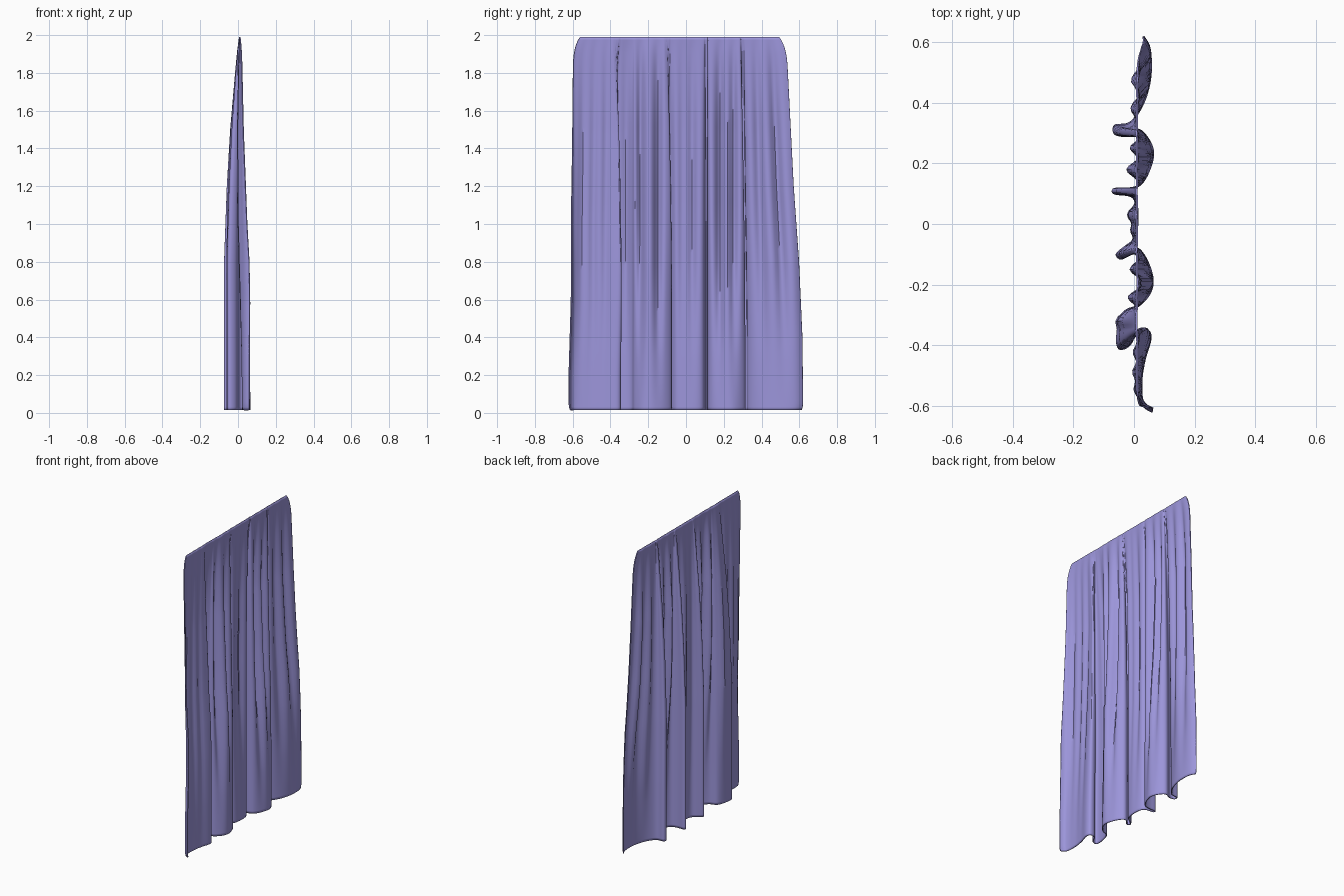
import bpy, math

if "Cube" in bpy.data.objects:
    bpy.data.objects.remove(bpy.data.objects["Cube"])

# Hem path as (y, x): big folds that tuck behind one another
HEM = [(-.62, .062), (-.595, .03), (-.52, .025), (-.45, .035), (-.38, .055), (-.35, .045),
       (-.355, .01), (-.40, -.015), (-.41, -.05), (-.36, -.052), (-.29, -.03), (-.27, .015),
       (-.23, .052), (-.18, .062), (-.12, .043), (-.08, .012), (-.087, -.02), (-.115, -.04),
       (-.10, -.058), (-.075, -.03), (-.05, 0), (0, .012), (.06, .01), (.092, -.01),
       (.10, -.065), (.116, -.065), (.117, -.02), (.13, .022), (.18, .052), (.24, .064),
       (.29, .04), (.312, .01), (.295, -.03), (.30, -.063), (.325, -.063), (.33, -.02),
       (.36, .01), (.42, .04), (.50, .056), (.58, .052), (.62, .03)]
# Small upper pleats: (y, depth, width)
PLEATS = [(.52, .045, .03), (.41, .035, .03), (.25, .05, .025), (.18, .06, .025), (.03, .035, .025),
          (-.02, .02, .02), (-.15, .05, .022), (-.24, .05, .022), (-.32, .02, .02),
          (-.50, .025, .025), (-.43, .03, .025), (-.56, .02, .02)]
Y0, SUB, ROWS, TOP = .01, 6, 90, 1.997


def table(z, pts):
    """Smooth lookup in (height, value) pairs."""
    for (a, va), (b, vb) in zip(pts, pts[1:]):
        if z <= b:
            return va + (vb - va) * max(0, (z - a) / (b - a))
    return pts[-1][1]


def spline(v):
    out = []
    for i in range(len(v) - 1):
        a, b, c, d = v[max(i - 1, 0)], v[i], v[i + 1], v[min(i + 2, len(v) - 1)]
        for k in range(SUB):
            t = k / SUB
            out.append(.5 * (2*b + (c - a)*t + (2*a - 5*b + 4*c - d)*t*t + (3*b - a - 3*c + d)*t**3))
    return out + [v[-1]]


hem_y = spline([p[0] for p in HEM])
hem_x = spline([p[1] for p in HEM])
flat_y = sorted(hem_y)          # unfolded order at the straight top edge
N = len(hem_y)
BACK = [(0, 1), (.8, 1), (1.2, .82), (1.5, .6), (1.8, .28), (1.92, .14), (2, 0)]
FRONT = [(0, 1), (.3, 1), (.6, 1.04), (.8, .98), (1, .75), (1.5, .36), (1.85, .2), (1.92, .15), (2, 0)]
PLEAT = [(0, 0), (.3, .2), (.8, .9), (1.1, 1), (1.5, .85), (1.8, .45), (1.93, .2), (2, 0)]
LEFT = [(0, 0), (.2, 0), (.6, .012), (1, .012), (1.4, .018), (1.88, .022), (2, .024)]
RIGHT = [(0, 0), (.4, .004), (.8, .022), (1.2, .05), (1.8, .08), (1.88, .084), (2, .092)]

verts, faces = [], []
for r in range(ROWS + 1):
    z = .008 + (TOP - .008) * r / ROWS
    fold, front, pleat = table(z, BACK), table(z, FRONT), table(z, PLEAT)
    # Rounded corners pull the side edges inward
    round_top = .05 * (1 - math.sqrt(max(0, 1 - max(0, (z - 1.84) / .16) ** 2)))
    round_low = .02 * (1 - math.sqrt(max(0, 1 - max(0, (.035 - z) / .03) ** 2)))
    for i in range(N):
        y = flat_y[i] + (hem_y[i] - flat_y[i]) * fold
        dx = hem_x[i] - Y0
        x = Y0 + dx * (fold if dx < 0 else front)
        x -= pleat * sum(d * math.exp(-((flat_y[i] - c) / w) ** 2) for c, d, w in PLEATS)
        w = min(1, max(0, (abs(flat_y[i]) - .25) / .37))
        side = table(z, LEFT if y < 0 else RIGHT)
        y -= math.copysign(w * side + w ** 3 * (round_top + round_low), y)
        verts.append((x, y, z))
for r in range(ROWS):
    for i in range(N - 1):
        a = r * N + i
        faces.append((a, a + 1, a + N + 1, a + N))

# Curtain cloth
mesh = bpy.data.meshes.new("curtain")
mesh.from_pydata(verts, [], faces)
curtain = bpy.data.objects.new("curtain", mesh)
bpy.context.collection.objects.link(curtain)
mat = bpy.data.materials.new("lavender_cloth")
mat.diffuse_color = (.33, .30, .70, 1)
mat.use_nodes = True
mat.node_tree.nodes["Principled BSDF"].inputs["Base Color"].default_value = mat.diffuse_color
mesh.materials.append(mat)

# Even out the cloth, then give it thickness
smooth = curtain.modifiers.new("soften", 'SMOOTH')
smooth.factor, smooth.iterations = .5, 4
solid = curtain.modifiers.new("thickness", 'SOLIDIFY')
solid.thickness, solid.offset = .006, 0

bpy.context.view_layer.objects.active = curtain
curtain.select_set(True)
bpy.ops.object.shade_smooth_by_angle(angle=math.radians(50))
